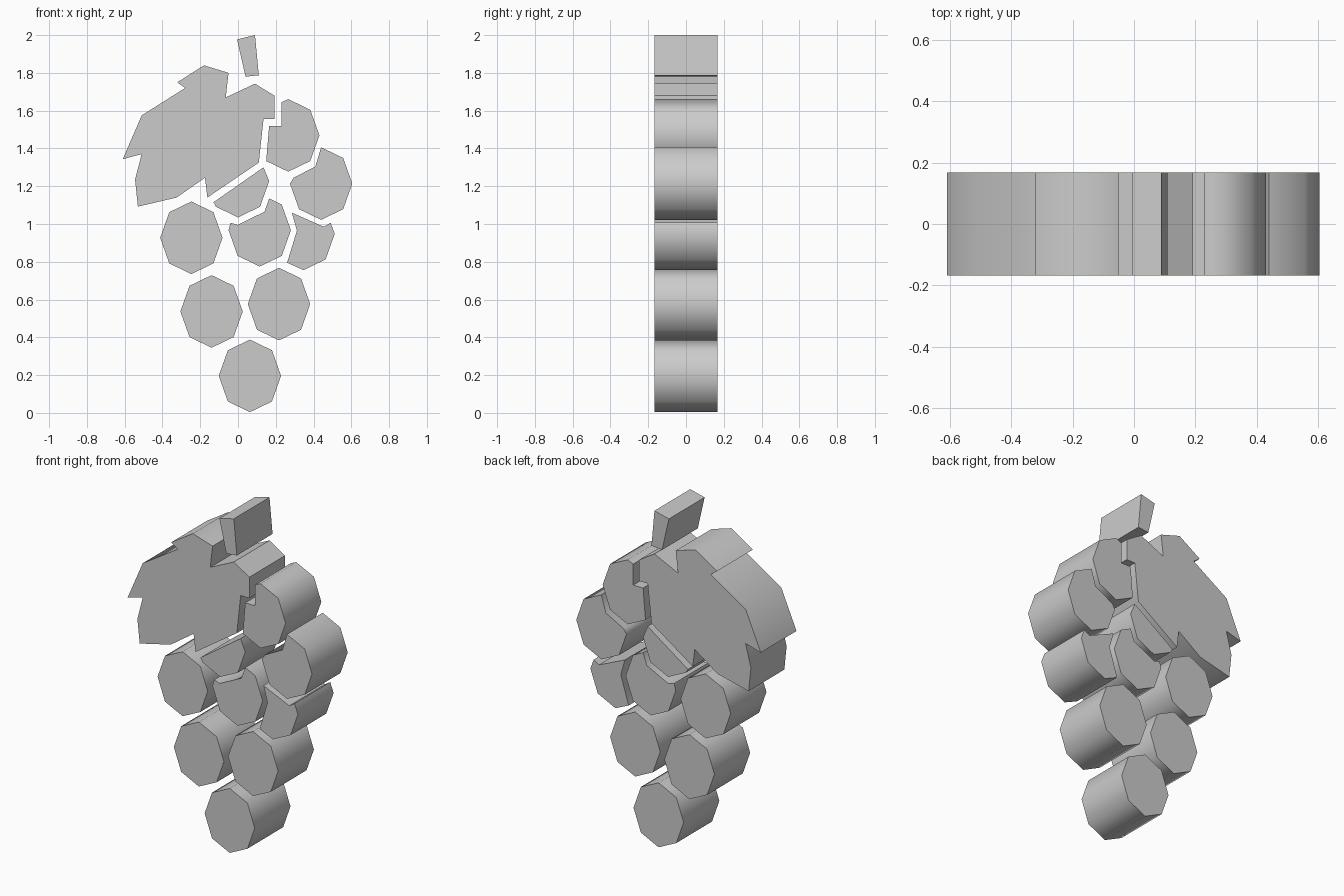
import bpy, bmesh
from math import cos, sin, pi, radians

if "Cube" in bpy.data.objects:
    bpy.data.objects.remove(bpy.data.objects["Cube"])

HALF = 0.168           # half thickness of every part
RX, RZ = 0.165, 0.192  # grape radii


def slab(name, outline):
    """Extrude a front-view (x, z) outline through the thickness."""
    bm = bmesh.new()
    face = bm.faces.new([bm.verts.new((x, -HALF, z)) for x, z in outline])
    ext = bmesh.ops.extrude_face_region(bm, geom=[face])
    moved = [v for v in ext["geom"] if isinstance(v, bmesh.types.BMVert)]
    bmesh.ops.translate(bm, verts=moved, vec=(0, 2 * HALF, 0))
    bmesh.ops.recalc_face_normals(bm, faces=bm.faces)
    mesh = bpy.data.meshes.new(name)
    bm.to_mesh(mesh)
    bm.free()
    obj = bpy.data.objects.new(name, mesh)
    bpy.context.collection.objects.link(obj)
    bpy.ops.object.select_all(action='DESELECT')
    obj.select_set(True)
    bpy.context.view_layer.objects.active = obj
    bpy.ops.object.shade_smooth_by_angle(angle=radians(54))


def grape(name, cx, cz, first=0, last=7, bite=()):
    """Octagon corners first..last, closed by the bite where a neighbour overlaps."""
    arc = [(cx + RX * cos(k * pi / 4), cz + RZ * sin(k * pi / 4))
           for k in range(first, last + 1)]
    slab(name, arc + list(bite))


# whole grapes
for i, (x, z) in enumerate([(.063, .196), (-.14, .537), (.217, .576), (-.247, .927)]):
    grape(f"grape_whole_{i + 1}", x, z)

# grapes trimmed by their neighbours
grape("grape_right", .44, 1.214, -4, 2, [(.41, 1.305), (.295, 1.245)])
grape("grape_upper_right", .266, 1.469, -3, 2,
      [(.23, 1.645), (.23, 1.52), (.165, 1.52)])
grape("grape_under_leaf", 0, 1.227, -3, 0, [(.135, 1.3), (-.13, 1.115)])
grape("grape_middle", .115, .967, -4, 1,
      [(.165, 1.135), (.14, 1.065), (-.003, .995), (-.04, 1.007)])
grape("grape_lower_right", .347, .948, -2, 0,
      [(.49, 1.007), (.455, .985), (.285, 1.06), (.312, .965), (.26, .795)])

# leaf
slab("leaf", [(-.18, 1.84), (-.05, 1.8), (-.065, 1.67), (.09, 1.743), (.192, 1.68),
              (.192, 1.555), (.135, 1.555), (.11, 1.325), (-.162, 1.14), (-.175, 1.245),
              (-.325, 1.14), (-.53, 1.092), (-.545, 1.235), (-.51, 1.37), (-.61, 1.343),
              (-.51, 1.575), (-.28, 1.72), (-.322, 1.75)])

# stem
slab("stem", [(-.005, 1.977), (.09, 2.0), (.11, 1.787), (.04, 1.78)])
